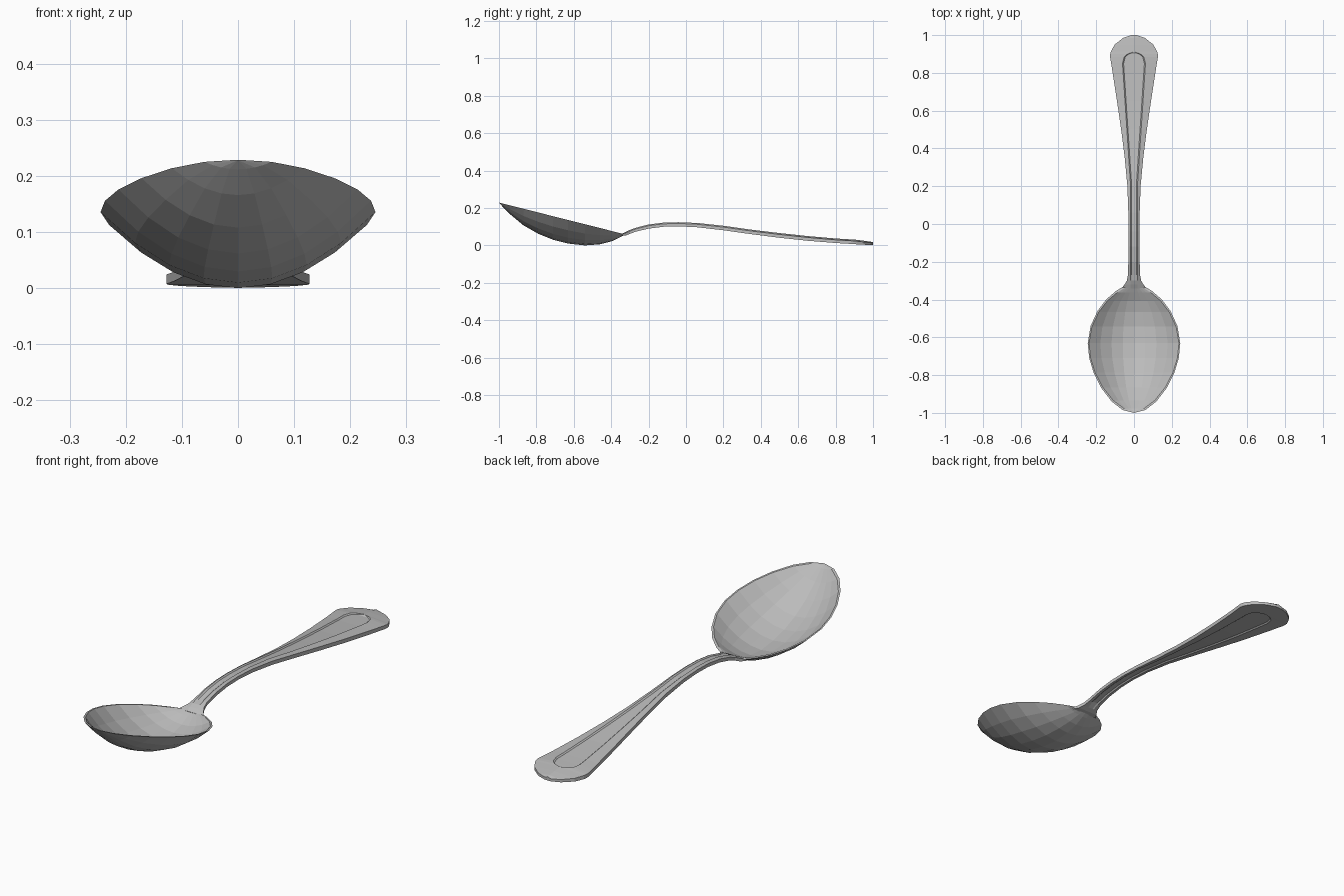
import bpy, bmesh

cube = bpy.data.objects.get("Cube")
if cube:
    bpy.data.objects.remove(cube, do_unlink=True)

# Brushed metal colour
steel = bpy.data.materials.new("steel_grey")
steel.use_nodes = True
colour = (0.5, 0.5, 0.5, 1)
steel.diffuse_color = colour
steel.node_tree.nodes["Principled BSDF"].inputs["Base Color"].default_value = colour


def loft(name, rings):
    """Skin a list of closed rings, cap both ends and weld collapsed points."""
    bm = bmesh.new()
    loops = [[bm.verts.new(point) for point in ring] for ring in rings]
    count = len(rings[0])
    for a, b in zip(loops, loops[1:]):
        for i in range(count):
            j = (i + 1) % count
            bm.faces.new((a[i], a[j], b[j], b[i]))
    bm.faces.new(loops[0])
    bm.faces.new(loops[-1])
    bmesh.ops.remove_doubles(bm, verts=bm.verts[:], dist=0.0005)
    bmesh.ops.recalc_face_normals(bm, faces=bm.faces[:])
    mesh = bpy.data.meshes.new(name)
    bm.to_mesh(mesh)
    bm.free()
    mesh.materials.append(steel)
    obj = bpy.data.objects.new(name, mesh)
    bpy.context.collection.objects.link(obj)
    return obj


def lerp(y, keys):
    """Piecewise linear value at y from (y, value) pairs."""
    for (y0, v0), (y1, v1) in zip(keys, keys[1:]):
        if y <= y1:
            return v0 + (v1 - v0) * max(0, y - y0) / (y1 - y0)
    return keys[-1][1]


# Bowl: thin shell under a sloping rim; rows are y, half width, underside height
WALL = 0.007
COLUMNS = 8
bowl_rows = [
    (-1, 0, 0.228), (-0.985, 0.06, 0.212), (-0.94, 0.118, 0.166),
    (-0.87, 0.172, 0.108), (-0.79, 0.213, 0.062), (-0.71, 0.237, 0.03),
    (-0.63, 0.245, 0.01), (-0.54, 0.23, 0), (-0.46, 0.193, 0.006),
    (-0.4, 0.148, 0.021), (-0.355, 0.096, 0.042), (-0.33, 0.055, 0.056),
]


def bowl_ring(y, width, low):
    rim = 0.229 - 0.252 * (y + 1)
    steps = [2 * i / COLUMNS - 1 for i in range(COLUMNS + 1)]
    outer = [(width * t, y, rim - (rim - low) * (1 - t * t)) for t in steps]
    inner_y = -0.665 + (y + 0.665) * 0.975
    inner_rim = 0.229 - 0.252 * (inner_y + 1)
    inner_w = max(0, width - WALL)
    depth = max(0, rim - low - WALL)
    inner = [(inner_w * t, inner_y, inner_rim - depth * (1 - t * t))
             for t in reversed(steps)]
    return outer + inner


loft("spoon_bowl", [bowl_ring(*row) for row in bowl_rows])

# Handle: rows are y, half width, top height, underside height
handle_rows = [
    (-0.342, 0.066, 0.062, 0.052), (-0.32, 0.05, 0.074, 0.054),
    (-0.3, 0.038, 0.083, 0.062), (-0.27, 0.032, 0.094, 0.073),
    (-0.2, 0.03, 0.112, 0.09), (-0.12, 0.029, 0.122, 0.1),
    (-0.04, 0.029, 0.124, 0.102), (0.06, 0.03, 0.12, 0.097),
    (0.2, 0.035, 0.105, 0.081), (0.35, 0.049, 0.084, 0.06),
    (0.5, 0.068, 0.066, 0.041), (0.65, 0.09, 0.05, 0.025),
    (0.8, 0.113, 0.037, 0.013), (0.85, 0.121, 0.034, 0.01),
    (0.885, 0.127, 0.032, 0.008), (0.9, 0.126, 0.031, 0.007),
    (0.912, 0.123, 0.03, 0.006), (0.95, 0.102, 0.025, 0.004),
    (0.985, 0.058, 0.02, 0.002), (1, 0.015, 0.018, 0.001),
]
# Half width of the sunken panel, closing in a round end
panel = [(-0.29, 0.012), (0.2, 0.012), (0.85, 0.055), (0.885, 0.046),
         (0.9, 0.028), (0.912, 0)]
STEP = 0.005


def handle_ring(y, width, top, low):
    p = lerp(y, panel)
    has_panel = -0.28 < y < 0.912
    q = min(p + 0.006, width * 0.7) if p else 0
    floor = top - STEP if has_panel else top
    edge = top - 0.3 * (top - low)
    arch = low + (STEP if has_panel else 0)
    half = [(width, low), (width, edge), (q, top), (p, floor)]
    right = [(x, y, z) for x, z in half]
    left = [(-x, y, z) for x, z in reversed(half)]
    # Shallow hollow that follows the panel on the underside
    under = [(-q, y, low), (-p, y, arch), (p, y, arch), (q, y, low)]
    return right + left + under


loft("spoon_handle", [handle_ring(*row) for row in handle_rows])
